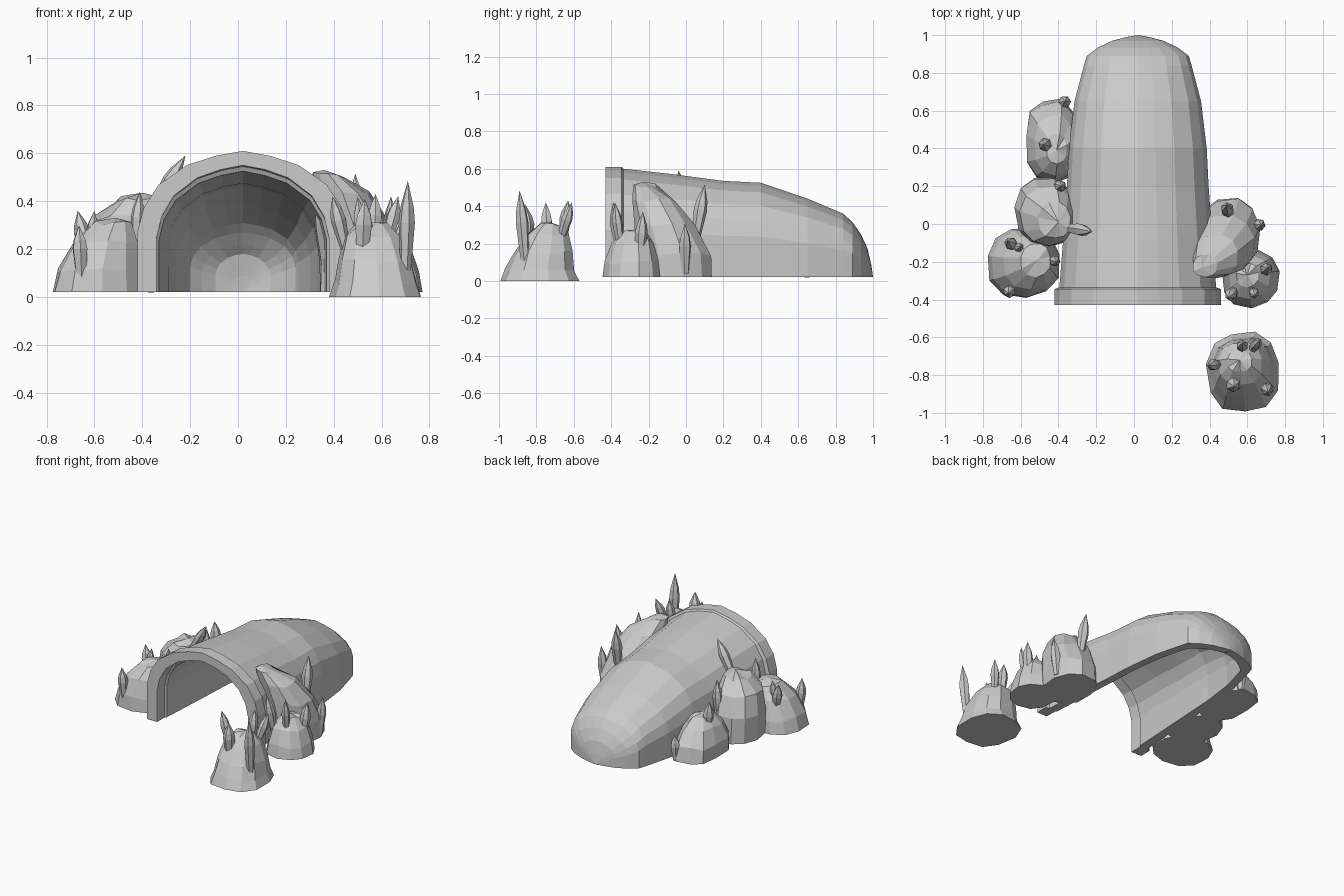
import bpy, bmesh, math, random
from mathutils import Vector

random.seed(4)


def finish(name, bm):
    bmesh.ops.remove_doubles(bm, verts=bm.verts, dist=0.0005)
    bmesh.ops.recalc_face_normals(bm, faces=bm.faces)
    me = bpy.data.meshes.new(name)
    bm.to_mesh(me)
    bm.free()
    ob = bpy.data.objects.new(name, me)
    bpy.context.collection.objects.link(ob)
    return ob


def bridge(bm, a, b, closed):
    n = len(a)
    for i in range(n if closed else n - 1):
        j = (i + 1) % n
        bm.faces.new((a[i], a[j], b[j], b[i]))


# cave shell: arch cross-section lofted outside and inside, rounded at the back
HALF = [(1, 0), (1, .43), (.94, .6), (.8, .76), (.53, .9), (.26, .965), (0, 1)]
ARCH = HALF + [(-u, v) for u, v in HALF[-2::-1]]
# y, half width, top height
OUTER = [(-.43, .44, .61), (-.345, .44, .61), (-.335, .415, .60), (-.08, .395, .572),
         (.2, .375, .535), (.4, .365, .525), (.65, .335, .44), (.84, .285, .36),
         (.89, .27, .315), (.935, .21, .25), (.97, .135, .175), (.99, .06, .09), (1, .002, .022)]
INNER = [(-.43, .36, .55), (-.345, .36, .545), (-.335, .35, .525), (-.08, .335, .51),
         (.2, .32, .475), (.4, .31, .465), (.63, .28, .385), (.80, .235, .31),
         (.84, .22, .27), (.88, .17, .22), (.915, .115, .18), (.935, .05, .09), (.945, .002, .022)]


def ring(bm, y, w, h):
    return [bm.verts.new((.02 + u * w, y, .02 + v * (h - .02))) for u, v in ARCH]


bm = bmesh.new()
out = [ring(bm, *s) for s in OUTER]
inn = [ring(bm, *s) for s in INNER]
for shell in (out, inn):
    for a, b in zip(shell, shell[1:]):
        bridge(bm, a, b, False)
bridge(bm, out[0], inn[0], False)
for end in (0, -1):
    bridge(bm, [r[end] for r in out], [r[end] for r in inn], False)
finish("cave_shell", bm)


# boulders: stacked uneven rings (cx, cy, rx, ry, z) with a peak and flat base
def rock(name, levels, peak, sides=11):
    bm = bmesh.new()
    wob = [random.uniform(.95, 1.04) for _ in range(sides)]
    rings = []
    for k, (cx, cy, rx, ry, z) in enumerate(levels):
        r = []
        for i in range(sides):
            t = 2 * math.pi * (i + .3) / sides
            c, s = math.cos(t), math.sin(t)
            f = wob[i] * random.uniform(.98, 1.02)
            r.append(bm.verts.new((cx + rx * f * math.copysign(abs(c) ** .85, c),
                                   cy + ry * f * math.copysign(abs(s) ** .85, s),
                                   z + (random.uniform(-.012, .012) if k else 0))))
        rings.append(r)
    for a, b in zip(rings, rings[1:]):
        bridge(bm, a, b, True)
    top = bm.verts.new(peak)
    for i in range(sides):
        bm.faces.new((rings[-1][i], rings[-1][(i + 1) % sides], top))
    bm.faces.new(rings[0])
    finish(name, bm)


rock("rock_left_front", [(-.58, -.2, .195, .19, .02), (-.575, -.2, .178, .18, .11),
                         (-.55, -.2, .14, .145, .23), (-.52, -.19, .08, .09, .305)], (-.51, -.19, .33))
rock("rock_left_middle", [(-.47, .06, .155, .195, .02), (-.47, .06, .16, .19, .2),
                          (-.455, .04, .145, .16, .33), (-.42, .02, .085, .1, .41)], (-.4, .01, .435))
rock("rock_left_back", [(-.43, .44, .145, .225, .02), (-.43, .44, .145, .21, .12),
                        (-.42, .42, .11, .16, .21), (-.41, .4, .055, .08, .265)], (-.41, .39, .28))
rock("rock_right_middle", [(.5, -.06, .165, .205, .02), (.5, -.06, .165, .195, .14),
                           (.475, -.11, .16, .16, .3), (.43, -.17, .12, .115, .43),
                           (.375, -.22, .065, .06, .51)], (.36, -.23, .53))
rock("rock_right_front", [(.615, -.285, .155, .155, .02), (.615, -.285, .14, .145, .1),
                          (.61, -.28, .11, .115, .2), (.6, -.27, .06, .065, .26)], (.6, -.27, .275))
rock("rock_lone", [(.58, -.78, .19, .218, 0), (.58, -.78, .172, .19, .06),
                   (.575, -.765, .152, .165, .15), (.565, -.74, .115, .115, .25),
                   (.56, -.725, .065, .06, .3)], (.56, -.72, .312))


# crystals: six-sided shards, widest past the middle, with a pointed tip
def crystal(name, base, tip, rad):
    bm = bmesh.new()
    a, b = Vector(base), Vector(tip)
    q = (b - a).to_track_quat('Z', 'Y')
    rings = []
    turn = random.uniform(0, 1)
    for f, r in ((0, .65), (.55, 1), (.72, .8)):
        rings.append([bm.verts.new(a.lerp(b, f) + q @ Vector((
            rad * r * math.cos(turn + i * math.pi / 3),
            rad * r * math.sin(turn + i * math.pi / 3), 0))) for i in range(6)])
    for r0, r1 in zip(rings, rings[1:]):
        bridge(bm, r0, r1, True)
    t = bm.verts.new(b)
    for i in range(6):
        bm.faces.new((rings[-1][i], rings[-1][(i + 1) % 6], t))
    bm.faces.new(rings[0])
    finish(name, bm)


SHARDS = [
    # lone rock
    ((.70, -.86, .1), (.71, -.89, .485), .035), ((.52, -.84, .17), (.53, -.86, .41), .04),
    ((.45, -.74, .2), (.395, -.75, .42), .032), ((.57, -.66, .22), (.575, -.63, .43), .032),
    ((.62, -.67, .22), (.67, -.61, .42), .03),
    # right front rock
    ((.53, -.35, .16), (.5, -.39, .42), .034), ((.69, -.25, .12), (.71, -.23, .37), .034),
    ((.63, -.35, .18), (.64, -.38, .42), .028),
    # right middle rock
    ((.65, -.005, .04), (.675, -.005, .31), .033), ((.5, .05, .22), (.49, .1, .515), .036),
    # left front rock
    ((-.655, -.35, .08), (-.665, -.365, .3), .034), ((-.63, -.12, .16), (-.67, -.09, .36), .034),
    ((-.43, -.19, .2), (-.41, -.2, .44), .03), ((-.62, -.13, .18), (-.6, -.12, .36), .026),
    # left middle rock
    ((-.36, -.02, .36), (-.22, -.04, .59), .034), ((-.4, .2, .16), (-.385, .2, .43), .034),
    # left back rock
    ((-.46, .42, .16), (-.48, .42, .38), .036), ((-.37, .64, .02), (-.365, .65, .2), .034),
]
for n, (b, t, r) in enumerate(SHARDS):
    crystal(f"crystal_{n + 1}", b, t, r)
